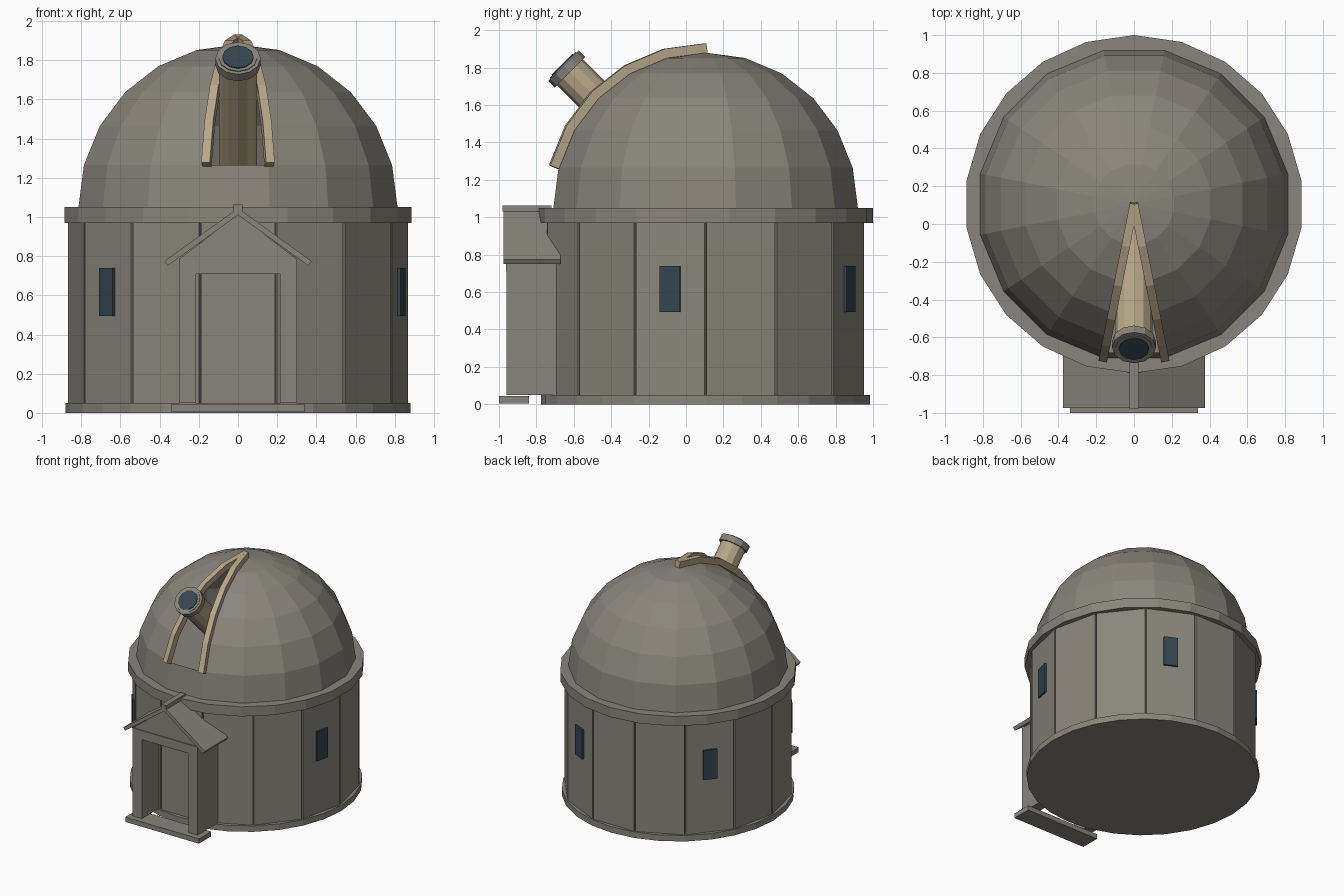
import bpy, bmesh, math
from mathutils import Matrix, Vector

if "Cube" in bpy.data.objects:
    bpy.data.objects.remove(bpy.data.objects["Cube"])

CY = 0.105            # drum centre in y
DOME_R, DOME_Z = 0.83, 1.05


def material(name, rgb):
    m = bpy.data.materials.new(name)
    m.diffuse_color = (*rgb, 1)
    m.use_nodes = True
    m.node_tree.nodes["Principled BSDF"].inputs["Base Color"].default_value = m.diffuse_color
    return m


STONE = material("warm grey stone", (0.25, 0.235, 0.20))
TAN = material("tan metal", (0.47, 0.39, 0.25))
GLASS = material("dark glass", (0.035, 0.06, 0.078))


def finish(name, bm, mat, normals=True):
    if normals:
        bmesh.ops.recalc_face_normals(bm, faces=bm.faces)
    me = bpy.data.meshes.new(name)
    bm.to_mesh(me)
    bm.free()
    me.materials.append(mat)
    ob = bpy.data.objects.new(name, me)
    bpy.context.collection.objects.link(ob)
    return ob


def box(name, size, mat, matrix):
    bm = bmesh.new()
    bmesh.ops.create_cube(bm, size=1, matrix=matrix @ Matrix.Diagonal((*size, 1)))
    return finish(name, bm, mat)


def span(name, x0, x1, y0, y1, z0, z1, mat=STONE):
    return box(name, (x1 - x0, y1 - y0, z1 - z0), mat,
               Matrix.Translation(((x0 + x1) / 2, (y0 + y1) / 2, (z0 + z1) / 2)))


def prism(name, points, axis_vec, mat):
    """Extrude a closed outline along a vector."""
    bm = bmesh.new()
    f = bm.faces.new([bm.verts.new(p) for p in points])
    ext = bmesh.ops.extrude_face_region(bm, geom=[f], use_keep_orig=True)
    bmesh.ops.translate(bm, vec=axis_vec,
                        verts=[v for v in ext["geom"] if isinstance(v, bmesh.types.BMVert)])
    return finish(name, bm, mat)


def disc(name, r, z0, z1, n, mat=STONE):
    pts = [(r * math.sin(math.tau * i / n), CY - r * math.cos(math.tau * i / n), z0)
           for i in range(n)]
    return prism(name, pts, (0, 0, z1 - z0), mat)


# Base plinth, drum core and cornice ring
disc("base_plinth", 0.88, 0, 0.05, 28)
disc("cornice_ring", 0.895, 0.97, 1.05, 22)

# Fourteen wall panels, with a window on every third one
N = 14
step = math.tau / N
apothem = 0.848
core_r = 0.832 / math.cos(step / 2)
prism("drum_core", [(core_r * math.sin((i + .5) * step), CY - core_r * math.cos((i + .5) * step), 0.04)
                    for i in range(N)], (0, 0, 0.94), STONE)
for i in range(N):
    turn = Matrix.Translation((0, CY, 0)) @ Matrix.Rotation(i * step, 4, 'Z')
    width = 2 * apothem * math.tan(step / 2) - 0.012
    box("wall_panel", (width, 0.04, 0.93), STONE,
        turn @ Matrix.Translation((0, -apothem + 0.02, 0.51)))
    if i and i % 3 == 0:
        box("window", (0.11, 0.03, 0.245), GLASS,
            turn @ Matrix.Translation((0, -apothem, 0.617)))


def dome_point(r, lon, lat):
    return Vector((r * math.cos(lat) * math.sin(lon),
                   CY - r * math.cos(lat) * math.cos(lon),
                   DOME_Z + r * math.sin(lat)))


# Dome shell: 16 columns, 6 rings, front column open above the first ring
bm = bmesh.new()
half = math.pi / 16
rows = [[bm.verts.new(dome_point(DOME_R, (2 * i - 1) * half, math.radians(15 * j)))
         for i in range(16)] for j in range(6)]
pole = bm.verts.new((0, CY, DOME_Z + DOME_R))
for j in range(6):
    for i in range(16):
        if i == 0 and j > 0:
            continue
        k = (i + 1) % 16
        if j < 5:
            bm.faces.new((rows[j][i], rows[j][k], rows[j + 1][k], rows[j + 1][i]))
        else:
            bm.faces.new((rows[j][i], rows[j][k], pole))
finish("dome_shell", bm, STONE, normals=False)

# Slit ribs: five straight segments along each side of the opening
for s in (-1, 1):
    for j in range(1, 6):
        a, b = (dome_point(0.85, s * half, math.radians(15 * q)) for q in (j, j + 1))
        along = (b - a).normalized()
        out = ((a + b) / 2 - Vector((0, CY, DOME_Z))).normalized()
        side = along.cross(out).normalized()
        m = Matrix((side, along, out)).transposed().to_4x4()
        m.translation = (a + b) / 2 + out * 0.005
        box("slit_rib", (0.045, (b - a).length + 0.008, 0.05), TAN, m)

# Telescope aimed out of the slit at 45 degrees
aim = Matrix.Translation((0, CY, DOME_Z)) @ Matrix.Rotation(math.radians(45), 4, 'X')


def tube(name, r, d0, d1, mat, n=12):
    bm = bmesh.new()
    bmesh.ops.create_cone(bm, cap_ends=True, segments=n, radius1=r, radius2=r, depth=d1 - d0,
                          matrix=aim @ Matrix.Translation((0, 0, (d0 + d1) / 2)))
    return finish(name, bm, mat)


tube("telescope_tube", 0.098, 0.15, 1.05, TAN)
tube("telescope_rim", 0.116, 1.025, 1.075, STONE)
tube("telescope_collar", 0.098, 1.07, 1.08, STONE)
tube("telescope_lens", 0.08, 1.07, 1.086, GLASS)

# Porch: step, side walls, lintel, gable and pitched roof
span("porch_step", -0.34, 0.34, -1.0, -0.84, 0.005, 0.045)
for s in (-1, 1):
    x0, x1 = sorted((s * 0.215, s * 0.30))
    span("porch_wall", x0, x1, -0.96, -0.68, 0.05, 0.78)
    # roof slab outline in x-z, extruded back to the drum
    outline = [(0, 1.045), (s * 0.375, 0.775), (s * 0.36, 0.75), (0, 1.01)]
    prism("porch_roof", [(x, -0.975, z) for x, z in outline], (0, 0.305, 0), STONE)
span("porch_lintel", -0.30, 0.30, -0.962, -0.82, 0.71, 0.785)
prism("porch_gable", [(-0.30, -0.955, 0.785), (0.30, -0.955, 0.785), (0, -0.955, 1.015)],
      (0, 0.05, 0), STONE)
span("porch_ridge", -0.023, 0.023, -0.98, -0.72, 1.03, 1.063)
